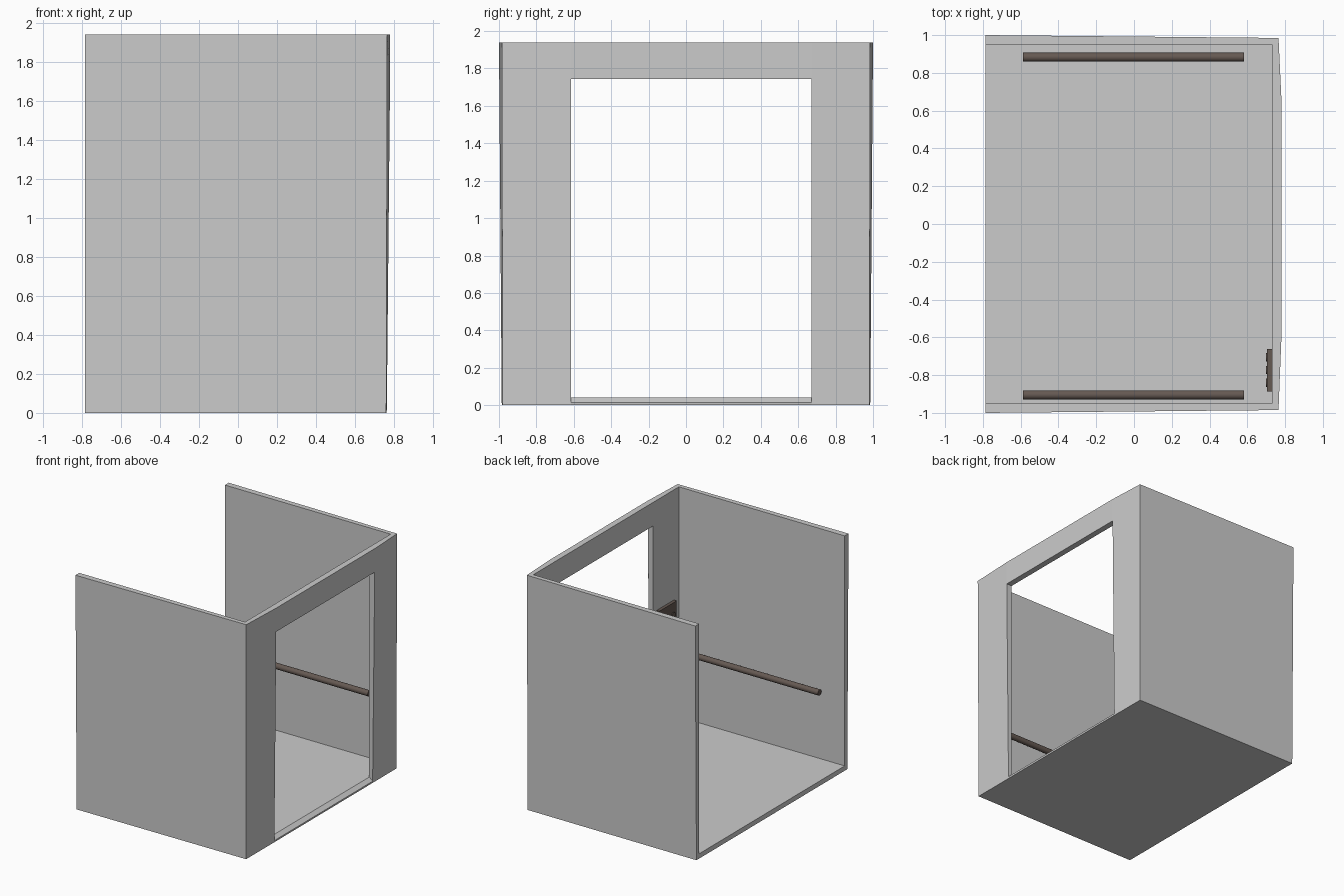
import bpy, bmesh, math
from mathutils import Matrix

if "Cube" in bpy.data.objects:
    bpy.data.objects.remove(bpy.data.objects["Cube"])

bronze = bpy.data.materials.new("dark_bronze")
bronze.diffuse_color = (0.13, 0.10, 0.085, 1)
bronze.use_nodes = True
bronze.node_tree.nodes["Principled BSDF"].inputs["Base Color"].default_value = bronze.diffuse_color


def finish(name, bm, mat=None):
    bmesh.ops.recalc_face_normals(bm, faces=bm.faces)
    me = bpy.data.meshes.new(name)
    bm.to_mesh(me)
    bm.free()
    ob = bpy.data.objects.new(name, me)
    bpy.context.collection.objects.link(ob)
    if mat:
        me.materials.append(mat)
    return ob


# Cabin shell: floor, two side walls and a door wall, each point given as (inner, outer)
H, D0, D1, DT = 1.94, -0.615, 0.67, 1.745
bm = bmesh.new()
P = {}


def pair(key, inner, outer):
    P[key] = (bm.verts.new(inner), bm.verts.new(outer))


for s in (-1, 1):
    pair(("open_low", s), (-0.785, s * 0.95, 0.04), (-0.785, s * 0.985, 0.0))
    pair(("open_top", s), (-0.785, s * 0.95, H), (-0.785, s * 1.0, H))
    pair(("door_low", s), (0.73, s * 0.95, 0.04), (0.76, s * 0.98, 0.0))
    pair(("door_top", s), (0.73, s * 0.95, H), (0.765, s * 0.985, H))
    y = D0 if s < 0 else D1
    pair(("jamb_low", s), (0.73, y, 0.04), (0.763, y, 0.015))
    pair(("jamb_top", s), (0.73, y, DT), (0.78, y, DT))
    pair(("head", s), (0.73, y, H), (0.78, y, H))
    pair(("sill", s), (0.73, y, 0.04), (0.761, y, 0.0))


def skin(keys):
    for i in (0, 1):
        bm.faces.new([P[k][i] for k in keys])


def rim(keys):
    for a, b in zip(keys, keys[1:]):
        bm.faces.new([P[a][0], P[b][0], P[b][1], P[a][1]])


skin([("open_low", -1), ("door_low", -1), ("sill", -1),
      ("sill", 1), ("door_low", 1), ("open_low", 1)])
for s in (-1, 1):
    skin([("open_low", s), ("door_low", s), ("door_top", s), ("open_top", s)])
    # tall strip beside the door
    for i, names in ((0, ("door_low", "sill", "jamb_top", "head", "door_top")),
                     (1, ("door_low", "sill", "jamb_low", "jamb_top", "head", "door_top"))):
        bm.faces.new([P[(n, s)][i] for n in names])
    # door jamb
    bm.faces.new([P[("sill", s)][0], P[("jamb_low", s)][1],
                  P[("jamb_top", s)][1], P[("jamb_top", s)][0]])
skin([("jamb_top", -1), ("jamb_top", 1), ("head", 1), ("head", -1)])
# sill and its outer lip
bm.faces.new([P[("sill", -1)][0], P[("sill", 1)][0],
              P[("jamb_low", 1)][1], P[("jamb_low", -1)][1]])
bm.faces.new([P[("sill", -1)][1], P[("sill", 1)][1],
              P[("jamb_low", 1)][1], P[("jamb_low", -1)][1]])
rim([("jamb_top", -1), ("jamb_top", 1)])
rim([("open_top", -1), ("door_top", -1), ("head", -1), ("head", 1),
     ("door_top", 1), ("open_top", 1), ("open_low", 1), ("open_low", -1), ("open_top", -1)])
for s in (-1, 1):
    bm.verts.remove(P[("jamb_low", s)][0])
finish("cabin_shell", bm)


def add_cylinder_x(bm, radius, x0, x1, y, z, sides):
    m = Matrix.Translation(((x0 + x1) / 2, y, z)) @ Matrix.Rotation(math.pi / 2, 4, 'Y')
    bmesh.ops.create_cone(bm, cap_ends=True, segments=sides, radius1=radius,
                          radius2=radius, depth=x1 - x0, matrix=m)


# Handrails along both side walls
for name, y in (("near_handrail", -0.905), ("far_handrail", 0.883)):
    bm = bmesh.new()
    add_cylinder_x(bm, 0.024, -0.587, 0.583, y, 0.61, 32)
    ob = finish(name, bm, bronze)
    bpy.ops.object.select_all(action='DESELECT')
    ob.select_set(True)
    bpy.context.view_layer.objects.active = ob
    bpy.ops.object.shade_smooth_by_angle()

# Control panel on the inside of the door wall
bm = bmesh.new()
bmesh.ops.create_cube(bm, size=1, matrix=Matrix.Translation((0.7175, -0.773, 0.80))
                      @ Matrix.Diagonal((0.025, 0.225, 0.46, 1)))
finish("control_panel", bm, bronze)

# Push buttons in a grid on the panel
bm = bmesh.new()
for row in range(4):
    for col in (-1, 0, 1):
        add_cylinder_x(bm, 0.022, 0.698, 0.707, -0.773 + col * 0.067, 0.66 + row * 0.09, 20)
finish("panel_buttons", bm, bronze)
